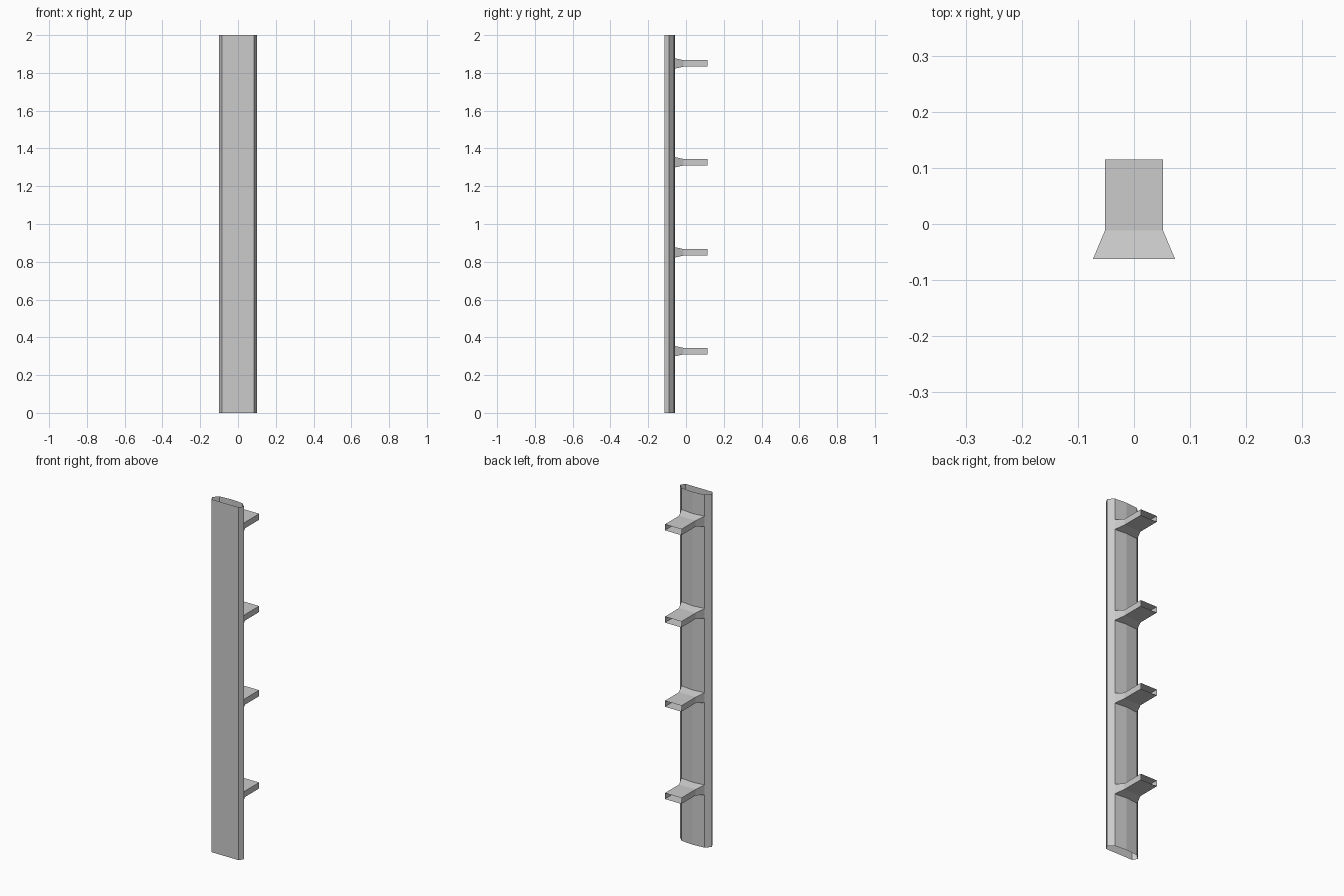
import bpy, bmesh

if "Cube" in bpy.data.objects:
    bpy.data.objects.remove(bpy.data.objects["Cube"])


def loft(name, rings):
    """Open-ended tube of flat quads joining successive closed rings."""
    bm = bmesh.new()
    loops = [[bm.verts.new(p) for p in ring] for ring in rings]
    for a, b in zip(loops, loops[1:]):
        n = len(a)
        for i in range(n):
            j = (i + 1) % n
            bm.faces.new((a[i], a[j], b[j], b[i]))
    mesh = bpy.data.meshes.new(name)
    bm.to_mesh(mesh)
    bm.free()
    obj = bpy.data.objects.new(name, mesh)
    bpy.context.collection.objects.link(obj)
    return obj


# Hollow post: flat front, bevelled sides, shallow bowed back, open ends
half = [(0.085, -0.115), (0.1, -0.09), (0.071, -0.063)]
profile = half + [(0, -0.057)] + [(-x, y) for x, y in reversed(half)]
loft("post", [[(x, y, z) for x, y in profile] for z in (0, 2)])


# Hollow mounting brackets: flared root, straight rectangular sleeve
def bracket_ring(y, w, h, z):
    return [(w, y, z - h), (w, y, z + h), (-w, y, z + h), (-w, y, z - h)]


sections = [(0.115, 0.052, 0.017), (-0.012, 0.052, 0.017), (-0.062, 0.073, 0.028)]
for i, z in enumerate((0.327, 0.85, 1.327, 1.85)):
    loft(f"bracket_{i + 1}", [bracket_ring(y, w, h, z) for y, w, h in sections])
